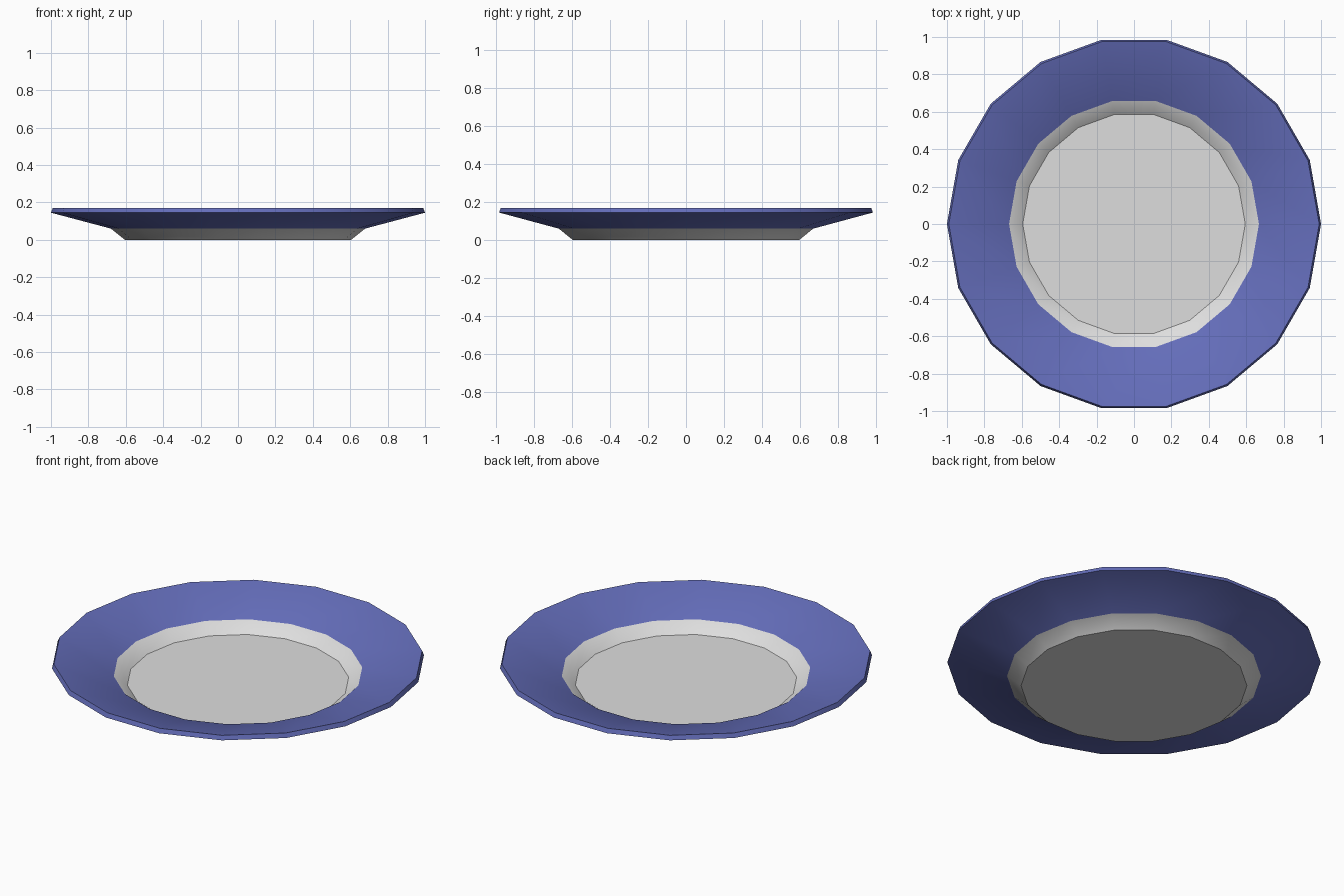
import bpy, bmesh, math

if "Cube" in bpy.data.objects:
    bpy.data.objects.remove(bpy.data.objects["Cube"])

SIDES = 18


def material(name, rgb):
    m = bpy.data.materials.new(name)
    m.diffuse_color = (*rgb, 1)
    m.use_nodes = True
    m.node_tree.nodes["Principled BSDF"].inputs["Base Color"].default_value = m.diffuse_color
    return m


# Closed profile (radius, height): underside outwards, over the rim, back to the well floor
profile = [(0.605, 0.0), (0.68, 0.06), (1.0, 0.145), (0.99, 0.17), (0.668, 0.086), (0.595, 0.03)]
bands = [0, 1, 1, 1, 0]  # colour of each lathe band: 0 = grey well, 1 = blue rim

bm = bmesh.new()
rings = [[bm.verts.new((r * math.cos(math.tau * i / SIDES), r * math.sin(math.tau * i / SIDES), z))
          for i in range(SIDES)] for r, z in profile]
for lower, upper, colour in zip(rings, rings[1:], bands):
    for i in range(SIDES):
        j = (i + 1) % SIDES
        bm.faces.new((lower[i], lower[j], upper[j], upper[i])).material_index = colour

# Flat foot and well floor
bm.faces.new(rings[0][::-1])
bm.faces.new(rings[-1])
bmesh.ops.recalc_face_normals(bm, faces=bm.faces[:])

mesh = bpy.data.meshes.new("plate")
bm.to_mesh(mesh)
bm.free()
mesh.materials.append(material("light grey", (0.73, 0.73, 0.73)))
mesh.materials.append(material("blue", (0.127, 0.153, 0.49)))

plate = bpy.data.objects.new("plate", mesh)
bpy.context.collection.objects.link(plate)

# Smooth around the plate, sharp at the foot, floor and rim edge
bpy.context.view_layer.objects.active = plate
plate.select_set(True)
bpy.ops.object.shade_smooth_by_angle(angle=math.radians(30))
